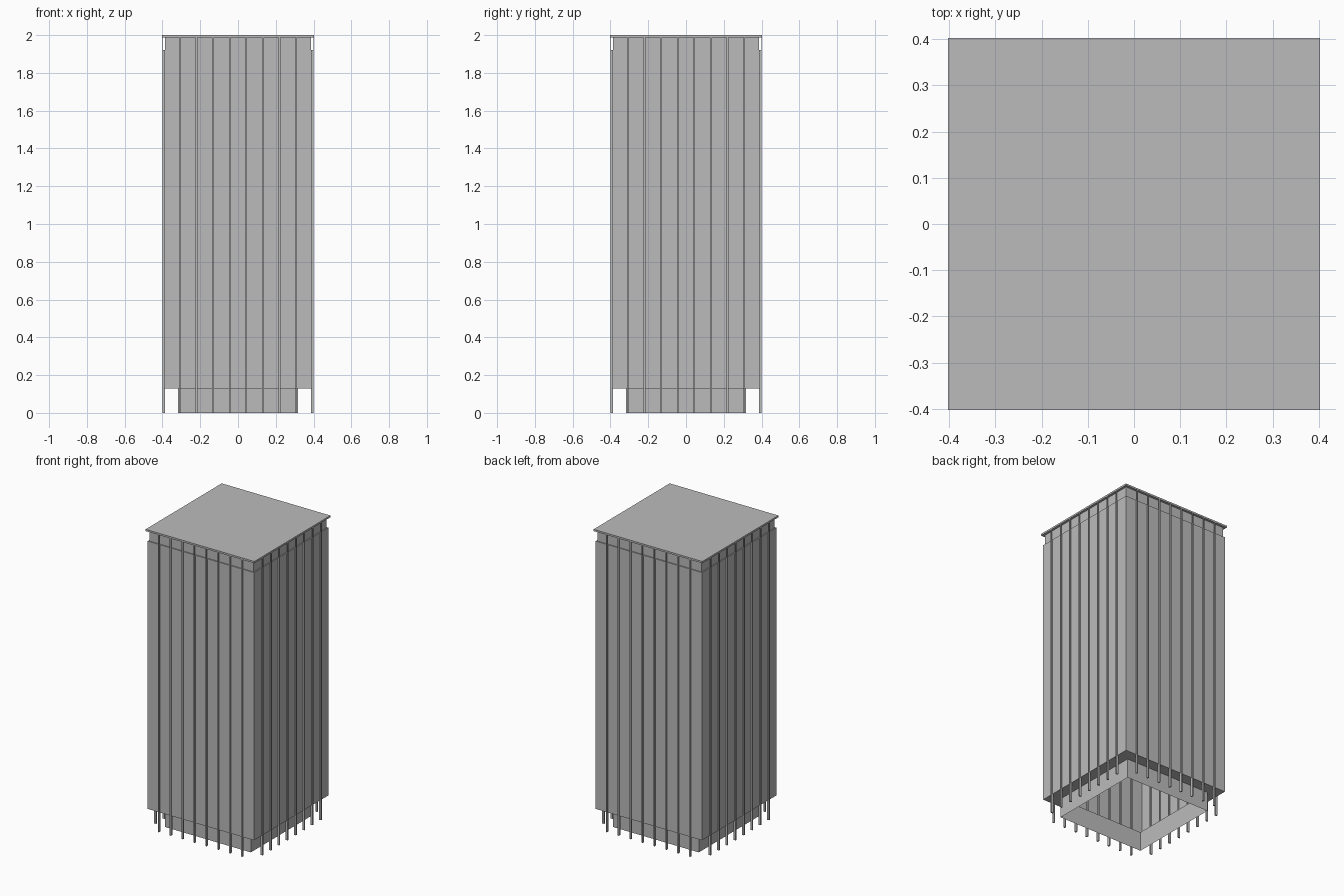
import bpy
import bmesh
from math import pi
from mathutils import Matrix

cube = bpy.data.objects.get("Cube")
if cube:
    bpy.data.objects.remove(cube, do_unlink=True)

ROOF_Z, ROOF_UNDER, TOWER_TOP, TOWER_BOTTOM = 2.0, 1.988, 1.92, 0.13
EDGE, TOWER, BAND, BASE = 0.402, 0.393, 0.386, 0.317
FIN_WIDTH, FIN_GAP, FIN_COUNT = 0.009, 0.088, 8

grey = bpy.data.materials.new("concrete grey")
grey.use_nodes = True
colour = (0.5, 0.5, 0.5, 1)
grey.diffuse_color = colour
grey.node_tree.nodes["Principled BSDF"].inputs["Base Color"].default_value = colour


def finish(bm, name):
    mesh = bpy.data.meshes.new(name)
    bm.to_mesh(mesh)
    bm.free()
    mesh.materials.append(grey)
    obj = bpy.data.objects.new(name, mesh)
    bpy.context.collection.objects.link(obj)
    return obj


def add_box(bm, low, high):
    size = [h - l for l, h in zip(low, high)]
    mid = [(h + l) / 2 for l, h in zip(low, high)]
    move = Matrix.Translation(mid) @ Matrix.Diagonal((*size, 1))
    return bmesh.ops.create_cube(bm, size=1, matrix=move)["verts"]


def square_shell(name, profile):
    """Sweep a (half width, height) profile around a square plan."""
    bm = bmesh.new()
    rings = [[bm.verts.new((x * h, y * h, z))
              for x, y in ((-1, -1), (1, -1), (1, 1), (-1, 1))]
             for h, z in profile]
    for low, high in zip(rings, rings[1:]):
        for i in range(4):
            j = (i + 1) % 4
            bm.faces.new((low[i], low[j], high[j], high[i]))
    return finish(bm, name)


# Hollow base, tower with soffit and ledge, recessed band under the roof
square_shell("base_walls", [(BASE, 0), (BASE, TOWER_BOTTOM)])
square_shell("tower_walls", [(BASE, TOWER_BOTTOM), (TOWER, TOWER_BOTTOM),
                             (TOWER, TOWER_TOP), (BAND, TOWER_TOP)])
square_shell("upper_band", [(BAND, TOWER_TOP), (BAND, ROOF_UNDER)])

# Flat roof slab
bm = bmesh.new()
add_box(bm, (-EDGE, -EDGE, ROOF_UNDER), (EDGE, EDGE, ROOF_Z))
finish(bm, "roof_slab")

# Vertical fins on all four sides, slimmer beside the recessed band
sides = ("front", "left", "back", "right")
for turn, side in enumerate(sides):
    bm = bmesh.new()
    for i in range(FIN_COUNT):
        x = (i - (FIN_COUNT - 1) / 2) * FIN_GAP
        x0, x1 = x - FIN_WIDTH / 2, x + FIN_WIDTH / 2
        add_box(bm, (x0, -EDGE + 0.001, 0), (x1, -BAND, TOWER_TOP))
        add_box(bm, (x0, -EDGE + 0.001, TOWER_TOP), (x1, -EDGE + 0.006, ROOF_UNDER))
    bm.transform(Matrix.Rotation(turn * pi / 2, 4, "Z"))
    finish(bm, side + "_fins")
